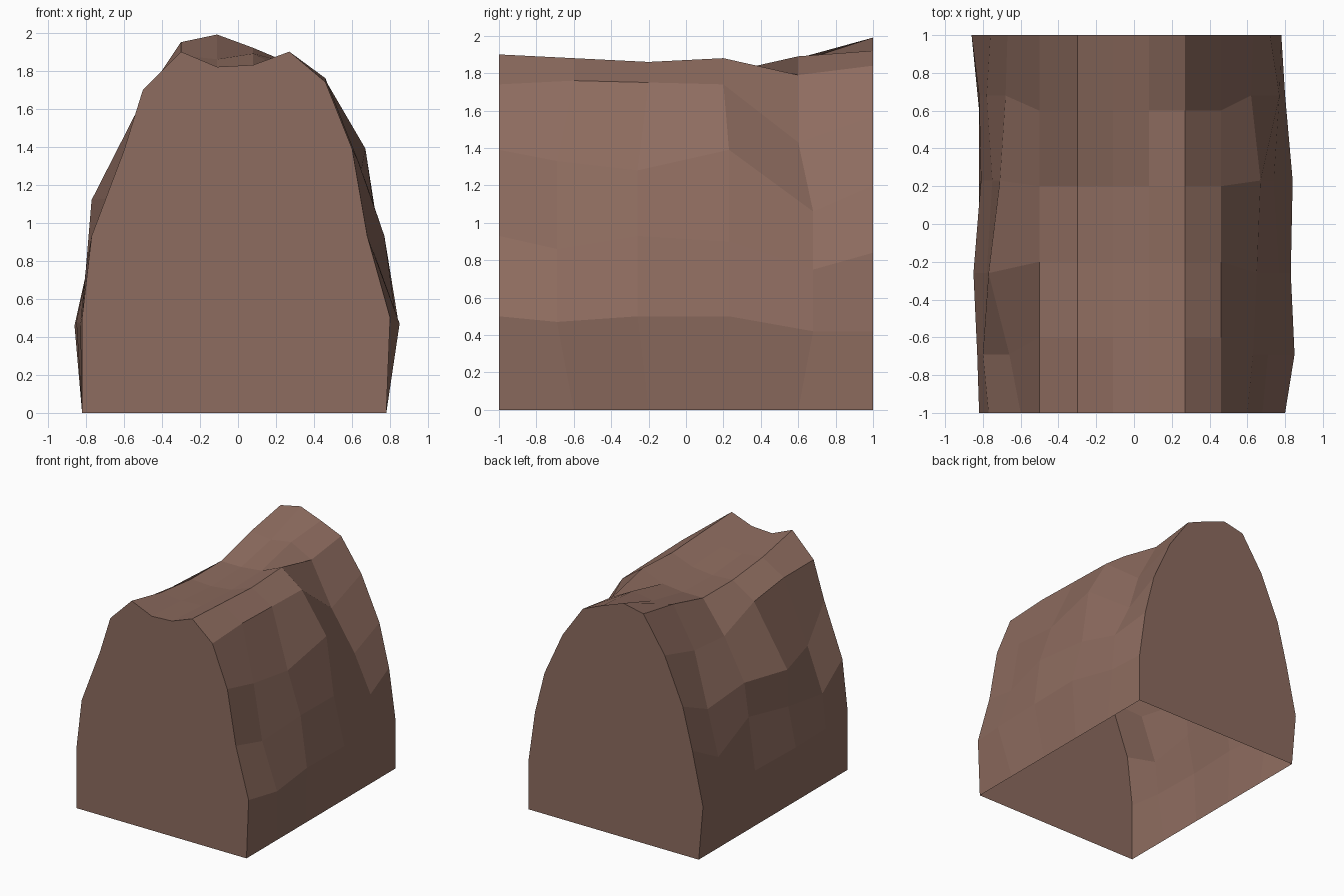
import bpy
import bmesh

default_cube = bpy.data.objects.get("Cube")
if default_cube:
    bpy.data.objects.remove(default_cube, do_unlink=True)

# Stations along the ridge; the flanks bulge slightly out of step with the crest
CREST_Y = (-1, -0.6, -0.2, 0.2, 0.6, 1)
FLANK_Y = (-1, -0.69, -0.26, 0.23, 0.68, 1)


def straight_line(x, heights):
    """Long edge with constant x and one height per station."""
    return [(x, y, z) for y, z in zip(CREST_Y, heights)]


def flank_line(offsets, heights):
    """Long edge on a side wall, wandering in and out."""
    return list(zip(offsets, FLANK_Y, heights))


# Right-hand wall in the frame (negative x), from the ground upward
negative_wall = [
    straight_line(-0.82, [0] * len(CREST_Y)),
    flank_line((-0.82, -0.83, -0.85, -0.81, -0.82, -0.86),
               (0.5, 0.47, 0.48, 0.46, 0.43, 0.46)),
    flank_line((-0.77, -0.8, -0.78, -0.75, -0.78, -0.76),
               (0.93, 0.76, 0.81, 0.9, 0.74, 0.91)),
    flank_line((-0.6, -0.66, -0.77, -0.71, -0.68, -0.67),
               (1.38, 1.13, 1.12, 1.18, 1.12, 1.26)),
]

# Crest with a shallow trough between two ridges
crest = [
    straight_line(-0.5, (1.7, 1.7, 1.65, 1.51, 1.54, 1.65)),
    straight_line(-0.3, (1.9, 1.82, 1.78, 1.78, 1.88, 1.95)),
    straight_line(-0.11, (1.82, 1.8, 1.77, 1.78, 1.86, 1.99)),
    straight_line(0.08, (1.83, 1.81, 1.79, 1.8, 1.89, 1.92)),
    straight_line(0.27, (1.9, 1.88, 1.86, 1.88, 1.79, 1.84)),
    straight_line(0.46, (1.74, 1.76, 1.75, 1.74, 1.43, 1.57)),
]

# Opposite wall (positive x), from the top down to the ground
positive_wall = [
    flank_line((0.6, 0.63, 0.65, 0.67, 0.62, 0.63),
               (1.39, 1.33, 1.28, 1.39, 1.06, 1.2)),
    flank_line((0.68, 0.71, 0.77, 0.74, 0.77, 0.72),
               (0.93, 0.86, 0.93, 0.9, 0.75, 0.84)),
    flank_line((0.8, 0.85, 0.83, 0.84, 0.8, 0.78),
               (0.5, 0.47, 0.5, 0.5, 0.42, 0.42)),
    straight_line(0.78, [0] * len(CREST_Y)),
]

# Loft the long edges into a faceted shell, open underneath
bm = bmesh.new()
lines = [[bm.verts.new(point) for point in line]
         for line in negative_wall + crest + positive_wall]
for lower, upper in zip(lines, lines[1:]):
    for i in range(len(CREST_Y) - 1):
        bm.faces.new((lower[i], lower[i + 1], upper[i + 1], upper[i]))

# Flat end walls
bm.faces.new([line[0] for line in lines])
bm.faces.new([line[-1] for line in reversed(lines)])
bmesh.ops.recalc_face_normals(bm, faces=bm.faces)

mesh = bpy.data.meshes.new("rock_ridge")
bm.to_mesh(mesh)
bm.free()
rock = bpy.data.objects.new("rock_ridge", mesh)
bpy.context.collection.objects.link(rock)

# Earthy brown stone
stone = bpy.data.materials.new("brown_stone")
stone.use_nodes = True
colour = (0.27, 0.15, 0.115, 1)
stone.diffuse_color = colour
stone.node_tree.nodes["Principled BSDF"].inputs["Base Color"].default_value = colour
mesh.materials.append(stone)
